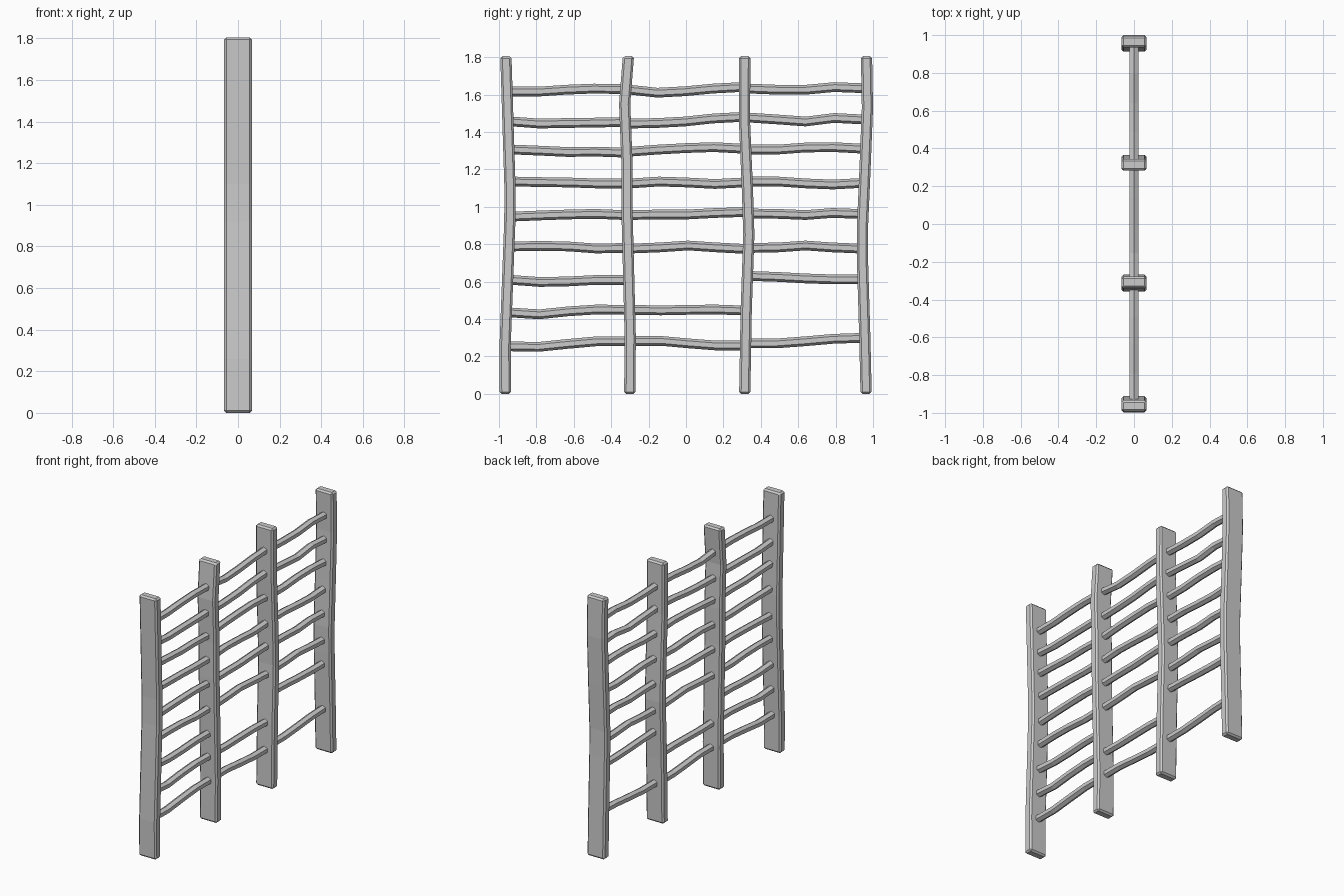
import bpy, bmesh, math

if "Cube" in bpy.data.objects:
    bpy.data.objects.remove(bpy.data.objects["Cube"])

POST_HALF_X, POST_HALF_Y = 0.067, 0.03

# Bent centre lines of the four posts as (y, z)
POSTS = [
    [(-0.966, 0), (-0.967, 0.26), (-0.942, 0.92), (-0.941, 1.10), (-0.963, 1.805)],
    [(-0.301, 0), (-0.298, 0.30), (-0.316, 1.00), (-0.316, 1.25), (-0.328, 1.55), (-0.308, 1.805)],
    [(0.314, 0), (0.322, 0.45), (0.336, 0.85), (0.328, 1.10), (0.313, 1.45), (0.314, 1.805)],
    [(0.963, 0), (0.956, 0.30), (0.944, 0.70), (0.943, 0.88), (0.957, 1.20), (0.970, 1.53), (0.965, 1.805)],
]

# Rungs: base height, then wobble in mm at quarter points for each bay (None = missing)
RUNGS = [
    (0.27, (-16, -19, -3, 11, 11), (13, 13, 0, -11, -11), (0, 0, 11, 24, 29)),
    (0.44, (-5, -15, 1, 11, 9), (9, 6, 9, 11, 6), None),
    (0.61, (-1, -12, -9, -1, -1), None, (20, 15, 7, 2, 2)),
    (0.78, (8, 11, 8, -3, 0), (-3, 3, 13, 3, -5), (0, 3, 13, 3, -3)),
    (0.96, (-12, -6, -1, 2, -4), (-4, -1, -1, 7, 12), (4, 2, -4, 7, 2)),
    (1.13, (5, 2, 0, -5, -5), (-5, 5, 0, -8, 0), (5, 5, -5, -11, -3)),
    (1.30, (6, 0, -7, -5, -10), (-5, 6, 14, 19, 11), (6, 6, 17, 19, 11)),
    (1.45, (6, -5, -2, 0, 3), (-5, -2, 6, 22, 30), (27, 17, 6, 25, 17)),
    (1.62, (-4, -4, 6, 12, 9), (6, -10, -2, 12, 20), (12, 6, 6, 20, 14)),
]


def loft(name, rings):
    """Skin a list of equal-sized rings and cap both ends."""
    bm = bmesh.new()
    loops = [[bm.verts.new(p) for p in ring] for ring in rings]
    n = len(loops[0])
    for a, b in zip(loops, loops[1:]):
        for i in range(n):
            j = (i + 1) % n
            bm.faces.new((a[i], a[j], b[j], b[i]))
    bm.faces.new(loops[0])
    bm.faces.new(loops[-1])
    bmesh.ops.recalc_face_normals(bm, faces=bm.faces)
    mesh = bpy.data.meshes.new(name)
    bm.to_mesh(mesh)
    bm.free()
    obj = bpy.data.objects.new(name, mesh)
    bpy.context.collection.objects.link(obj)
    return obj


def post_y(path, z):
    """Centre of a bent post at height z."""
    for (y0, z0), (y1, z1) in zip(path, path[1:]):
        if z <= z1:
            return y0 + (y1 - y0) * (z - z0) / (z1 - z0)
    return path[-1][0]


# Upright planks with chamfered edges
for k, path in enumerate(POSTS):
    corners = [(-1, -1), (1, -1), (1, 1), (-1, 1)]
    post = loft(f"post_{k + 1}", [[(sx * POST_HALF_X, y + sy * POST_HALF_Y, z)
                                   for sx, sy in corners] for y, z in path])
    bevel = post.modifiers.new("chamfer", 'BEVEL')
    bevel.width = 0.011
    bevel.segments = 1
    bevel.limit_method = 'ANGLE'
    bevel.angle_limit = math.radians(40)

# Crooked hexagonal rungs, running from post to post
for r, (base, *bays) in enumerate(RUNGS):
    for b, wobble in enumerate(bays):
        if wobble is None:
            continue
        sink = POST_HALF_Y - 0.008
        y0 = post_y(POSTS[b], base) + sink
        y1 = post_y(POSTS[b + 1], base) - sink
        rings = []
        for i, mm in enumerate(wobble):
            y, z = y0 + (y1 - y0) * i / 4, base + mm / 1000
            rings.append([(0.026 * math.sin(math.tau * s / 6), y,
                           z + 0.026 * math.cos(math.tau * s / 6)) for s in range(6)])
        loft(f"rung_{r + 1}_bay_{b + 1}", rings)
